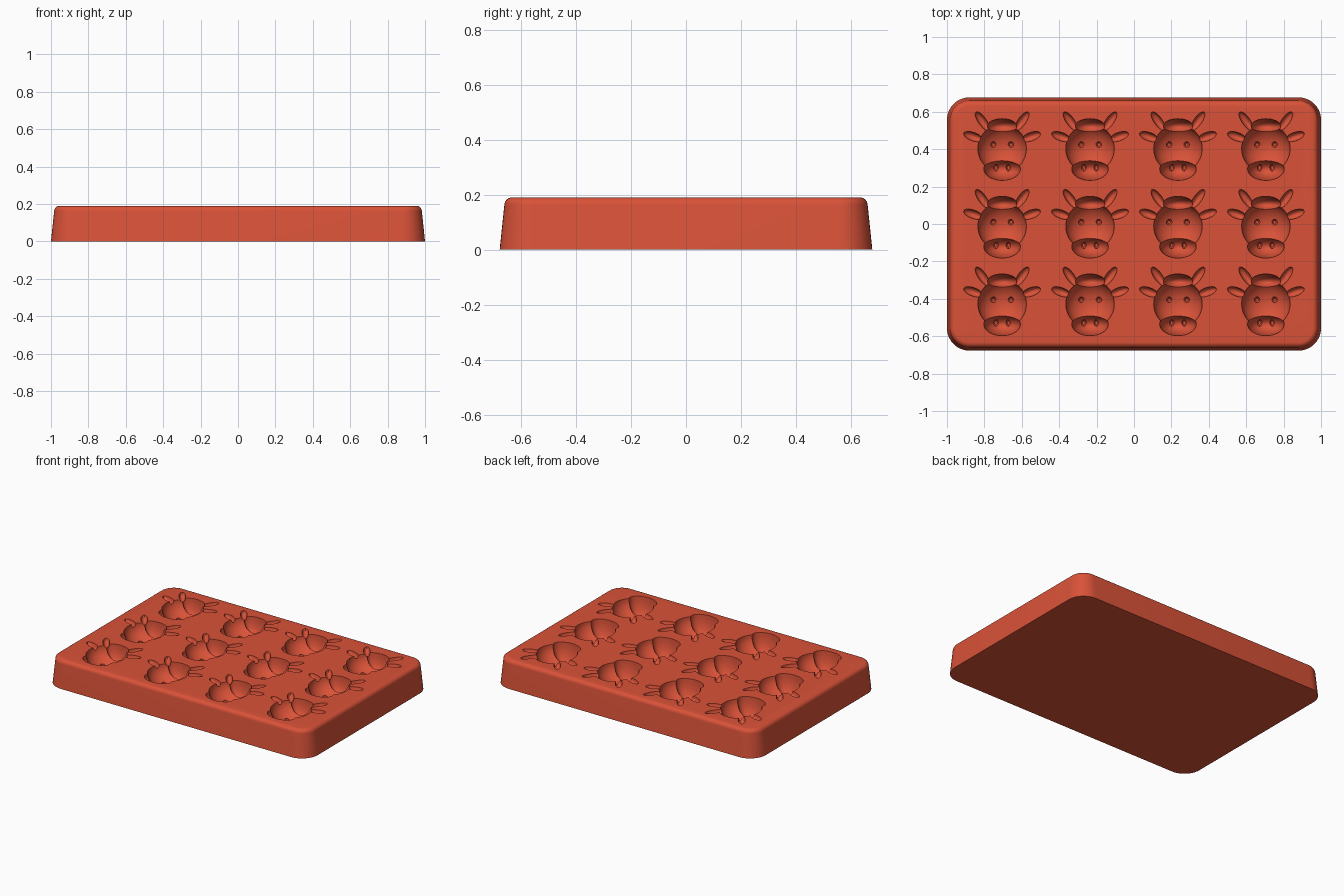
import bpy, bmesh
from math import radians, sin, cos, pi
from mathutils import Matrix, Vector

cube = bpy.data.objects.get("Cube")
if cube:
    bpy.data.objects.remove(cube, do_unlink=True)

TOP = 0.19
HALF_X, HALF_Y, CORNER = 1.0, 0.677, 0.12
COLUMNS = [-0.705, -0.235, 0.235, 0.705]
ROWS = [-0.415, 0.0, 0.415]

# Terracotta silicone
silicone = bpy.data.materials.new("terracotta silicone")
silicone.use_nodes = True
colour = (0.70, 0.085, 0.04, 1)
silicone.diffuse_color = colour
silicone.node_tree.nodes["Principled BSDF"].inputs["Base Color"].default_value = colour


def make_object(name, bm):
    bmesh.ops.recalc_face_normals(bm, faces=bm.faces)
    mesh = bpy.data.meshes.new(name)
    bm.to_mesh(mesh)
    bm.free()
    obj = bpy.data.objects.new(name, mesh)
    bpy.context.collection.objects.link(obj)
    mesh.materials.append(silicone)
    return obj


def rounded_ring(bm, inset, z, steps=10):
    """One rounded rectangle of vertices, pulled in by inset."""
    r = CORNER - inset
    ring = []
    for quarter, (sx, sy) in enumerate([(1, 1), (-1, 1), (-1, -1), (1, -1)]):
        for i in range(steps + 1):
            a = (quarter + i / steps) * pi / 2
            ring.append(bm.verts.new((sx * (HALF_X - CORNER) + r * cos(a),
                                      sy * (HALF_Y - CORNER) + r * sin(a), z)))
    return ring


# Tray block: tapered sides with a rounded upper edge
bm = bmesh.new()
fillet = 0.028
profile = [(0, 0)] + [(0.017 + fillet * (1 - cos(i * pi / 12)),
                       TOP - fillet * (1 - sin(i * pi / 12))) for i in range(7)]
rings = [rounded_ring(bm, inset, z) for inset, z in profile]
for low, high in zip(rings, rings[1:]):
    for i in range(len(low)):
        j = (i + 1) % len(low)
        bm.faces.new((low[i], low[j], high[j], high[i]))
bm.faces.new(rings[0])
bm.faces.new(rings[-1])
tray = make_object("mould_tray", bm)


def carve(name, place, size, angle=0, depth=-0.002, mirrored=False, segments=32):
    """Press one ellipsoid shape into every cavity of the tray."""
    bm = bmesh.new()
    for cx in COLUMNS:
        for cy in ROWS:
            for side in ((1, -1) if mirrored else (1,)):
                centre = Vector((cx + side * place[0], cy + place[1], TOP - depth))
                matrix = (Matrix.Translation(centre)
                          @ Matrix.Rotation(side * radians(angle), 4, 'Z')
                          @ Matrix.Diagonal((*size, 1)))
                bmesh.ops.create_uvsphere(bm, u_segments=segments,
                                          v_segments=segments // 2,
                                          radius=1, matrix=matrix)
    cutter = make_object(name, bm)
    cutter.hide_render = True
    mod = tray.modifiers.new(name, 'BOOLEAN')
    mod.operation = 'DIFFERENCE'
    mod.solver = 'EXACT'
    mod.object = cutter
    bpy.context.view_layer.objects.active = tray
    bpy.ops.object.modifier_apply(modifier=mod.name)
    bpy.data.objects.remove(cutter, do_unlink=True)


# Cow-head cavities
carve("head_cutter", (0, -0.012), (0.13, 0.13, 0.11), segments=40)
carve("muzzle_cutter", (0, -0.121), (0.098, 0.061, 0.14))
carve("forelock_cutter", (0, 0.107), (0.08, 0.041, 0.11))
carve("ear_cutter", (0.155, 0.052), (0.054, 0.023, 0.035), 20, mirrored=True, segments=20)
carve("horn_cutter", (0.106, 0.135), (0.06, 0.022, 0.035), 55, mirrored=True, segments=20)
carve("eye_cutter", (0.047, 0.01), (0.016, 0.016, 0.018), depth=0.1,
      mirrored=True, segments=12)
carve("nostril_cutter", (0.034, -0.113), (0.014, 0.02, 0.02), depth=0.13,
      mirrored=True, segments=12)

# Smooth surfaces with crisp cavity rims
bpy.ops.object.select_all(action='DESELECT')
tray.select_set(True)
bpy.context.view_layer.objects.active = tray
bpy.ops.object.shade_smooth_by_angle(angle=radians(30))
